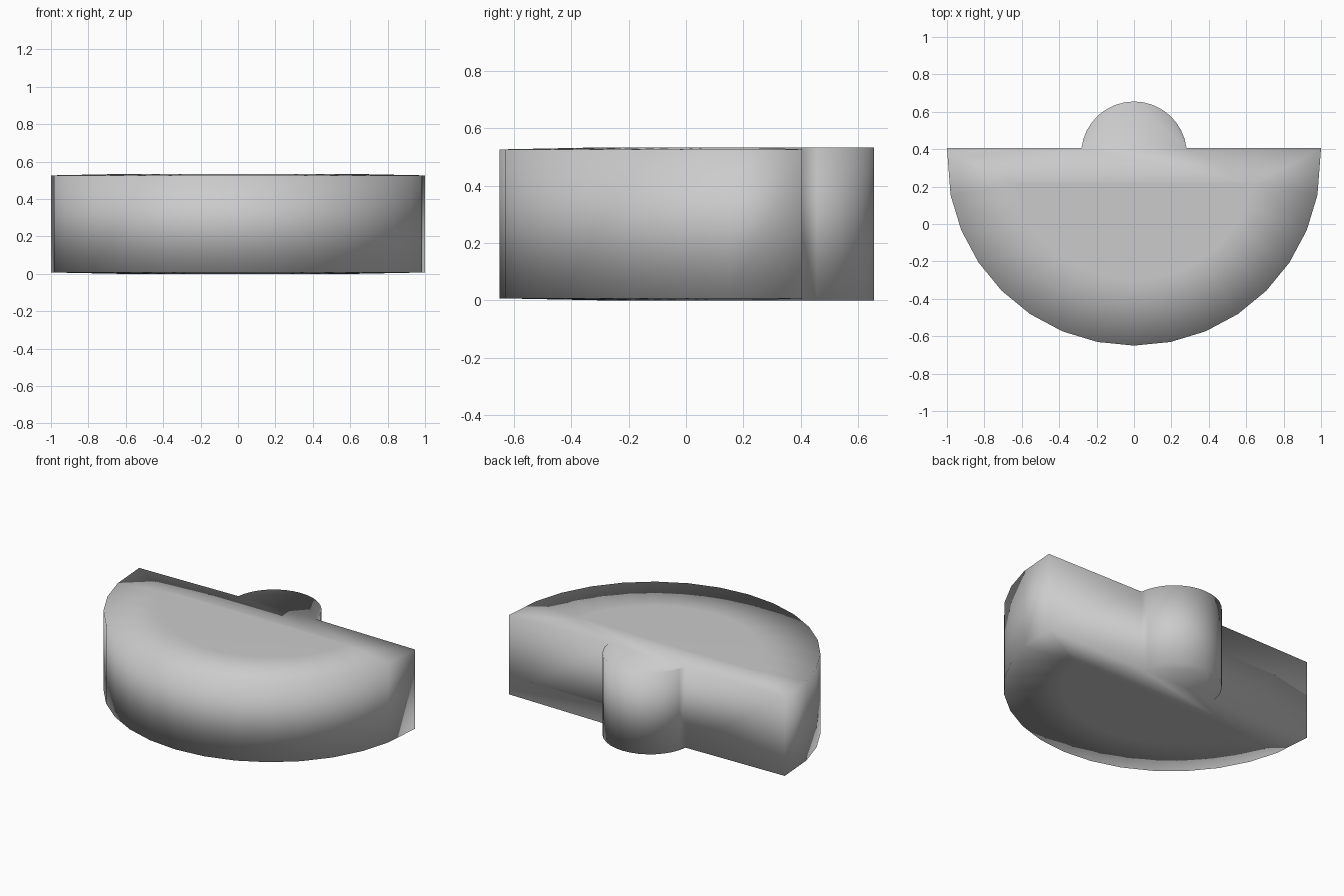
import bpy, bmesh
from math import sin, cos, pi, radians

if "Cube" in bpy.data.objects:
    bpy.data.objects.remove(bpy.data.objects["Cube"])

BACK = 0.405           # y of the straight back wall
CY = 0.35              # centre of the half disc
TOP = 0.533
LIP = 0.007            # rim sits slightly inside the flat top and bottom


def half_arc(r, end_y):
    pts = [(r * cos(-pi + i * pi / 16), CY + r * sin(-pi + i * pi / 16)) for i in range(17)]
    pts[0] = (-r, end_y)
    pts[-1] = (r, end_y)
    return pts


# Profiles: outer half-disc rim, raised inner plateau, rounded back tab
rim = half_arc(1.0, BACK)
plateau = half_arc(0.65, 0.21)
a0 = radians(6.7)
tab = [(0.283 * cos(a0 + i * (pi - 2 * a0) / 16),
        0.372 + 0.283 * sin(a0 + i * (pi - 2 * a0) / 16)) for i in range(17)]

bm = bmesh.new()


def ring(points, z):
    return [bm.verts.new((x, y, z)) for x, y in points]


def cap(z_rim, z_flat):
    r, p, t = ring(rim, z_rim), ring(plateau, z_flat), ring(tab, z_flat)
    bm.faces.new(p + t)
    for i in range(16):
        bm.faces.new((r[i], r[i + 1], p[i + 1], p[i]))
    bm.faces.new((r[-1], t[0], p[-1]))
    bm.faces.new((r[0], p[0], t[-1]))
    return r + t


# Top and bottom caps, joined by the side walls
low = cap(LIP, 0)
high = cap(TOP - LIP, TOP)
n = len(low)
for i in range(n):
    j = (i + 1) % n
    bm.faces.new((low[i], low[j], high[j], high[i]))
bmesh.ops.recalc_face_normals(bm, faces=bm.faces)
for f in bm.faces:
    f.smooth = True

mesh = bpy.data.meshes.new("half_disc_body")
bm.to_mesh(mesh)
bm.free()
body = bpy.data.objects.new("half_disc_body", mesh)
bpy.context.collection.objects.link(body)
